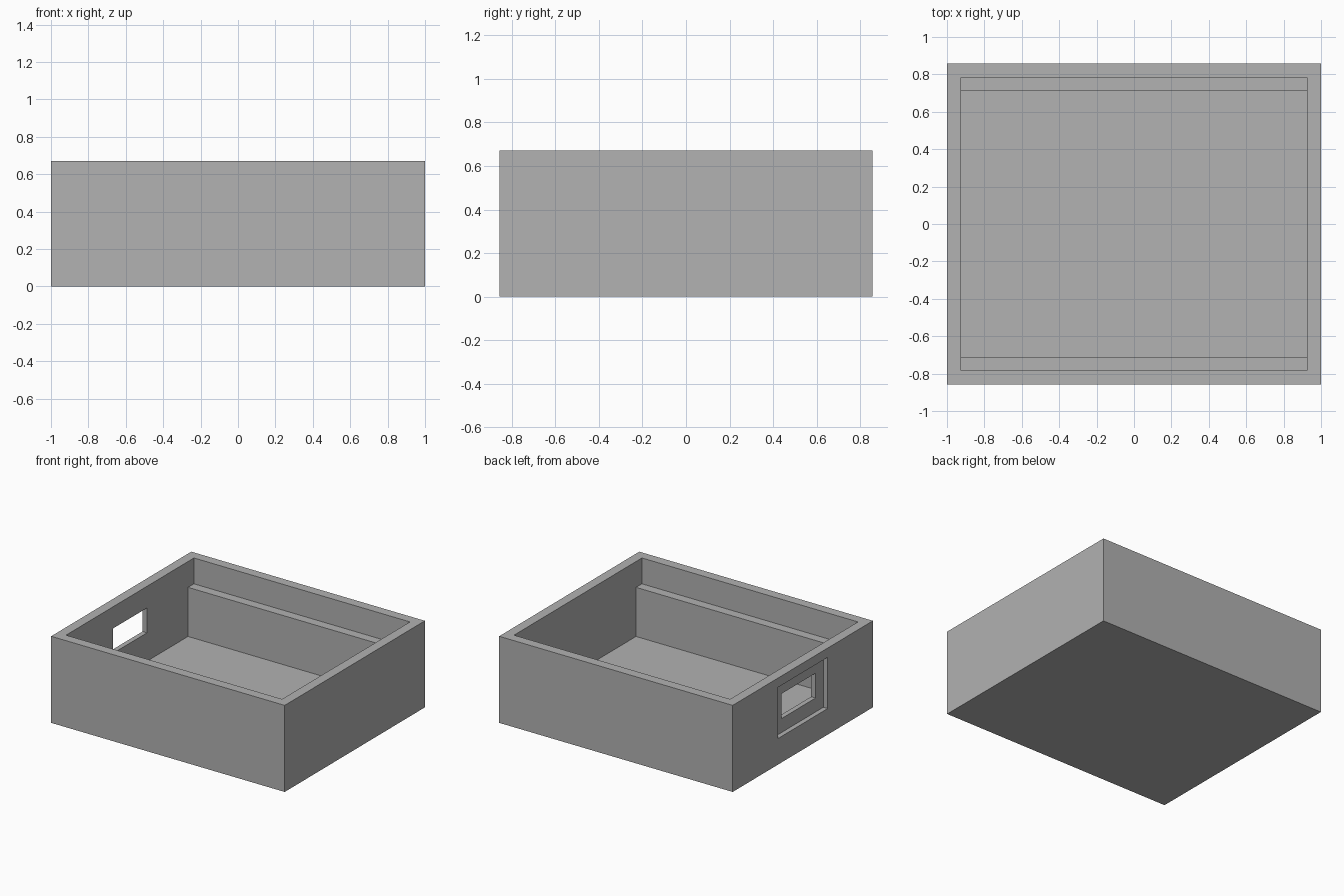
import bpy, bmesh

if "Cube" in bpy.data.objects:
    bpy.data.objects.remove(bpy.data.objects["Cube"], do_unlink=True)

HALF_X, HALF_Y, HEIGHT = 1.0, 0.857, 0.67
WALL, FLOOR = 0.075, 0.09
LEDGE_Y, LEDGE_Z = 0.71, 0.47

grey = bpy.data.materials.new("plain_grey")
grey.use_nodes = True
colour = (0.445, 0.445, 0.445, 1)
grey.diffuse_color = colour
grey.node_tree.nodes["Principled BSDF"].inputs["Base Color"].default_value = colour


def prism(name, profile, x0, x1):
    """Extrude a closed (y, z) profile along x."""
    bm = bmesh.new()
    face = bm.faces.new([bm.verts.new((x0, y, z)) for y, z in profile])
    ext = bmesh.ops.extrude_face_region(bm, geom=[face])
    moved = [v for v in ext["geom"] if isinstance(v, bmesh.types.BMVert)]
    bmesh.ops.translate(bm, verts=moved, vec=(x1 - x0, 0, 0))
    bmesh.ops.recalc_face_normals(bm, faces=bm.faces)
    mesh = bpy.data.meshes.new(name)
    bm.to_mesh(mesh)
    bm.free()
    mesh.materials.append(grey)
    obj = bpy.data.objects.new(name, mesh)
    bpy.context.collection.objects.link(obj)
    return obj


def rect(half_y, z0, z1):
    return [(-half_y, z0), (half_y, z0), (half_y, z1), (-half_y, z1)]


def cut(target, cutter):
    cutter.hide_render = True
    mod = target.modifiers.new("cut", 'BOOLEAN')
    mod.operation = 'DIFFERENCE'
    mod.solver = 'EXACT'
    mod.object = cutter
    bpy.context.view_layer.objects.active = target
    bpy.ops.object.modifier_apply(modifier=mod.name)
    bpy.data.objects.remove(cutter, do_unlink=True)


# Solid tray block
tray = prism("open_tray", rect(HALF_Y, 0, HEIGHT), -HALF_X, HALF_X)

# Cavity that widens above the front and back ledges
rim_y = HALF_Y - WALL
half = [(LEDGE_Y, FLOOR), (LEDGE_Y, LEDGE_Z), (rim_y, LEDGE_Z), (rim_y, HEIGHT + 0.2)]
cavity = half + [(-y, z) for y, z in reversed(half)]
cut(tray, prism("cavity_cutter", cavity, WALL - HALF_X, HALF_X - WALL))

# Shallow recess in the outside of one end wall, with a window through it
cut(tray, prism("recess_cutter", rect(0.305, 0.202, 0.598), -HALF_X - 0.1, -HALF_X + 0.037))
cut(tray, prism("window_cutter", rect(0.208, 0.31, 0.502), -HALF_X - 0.1, -HALF_X + 0.2))
